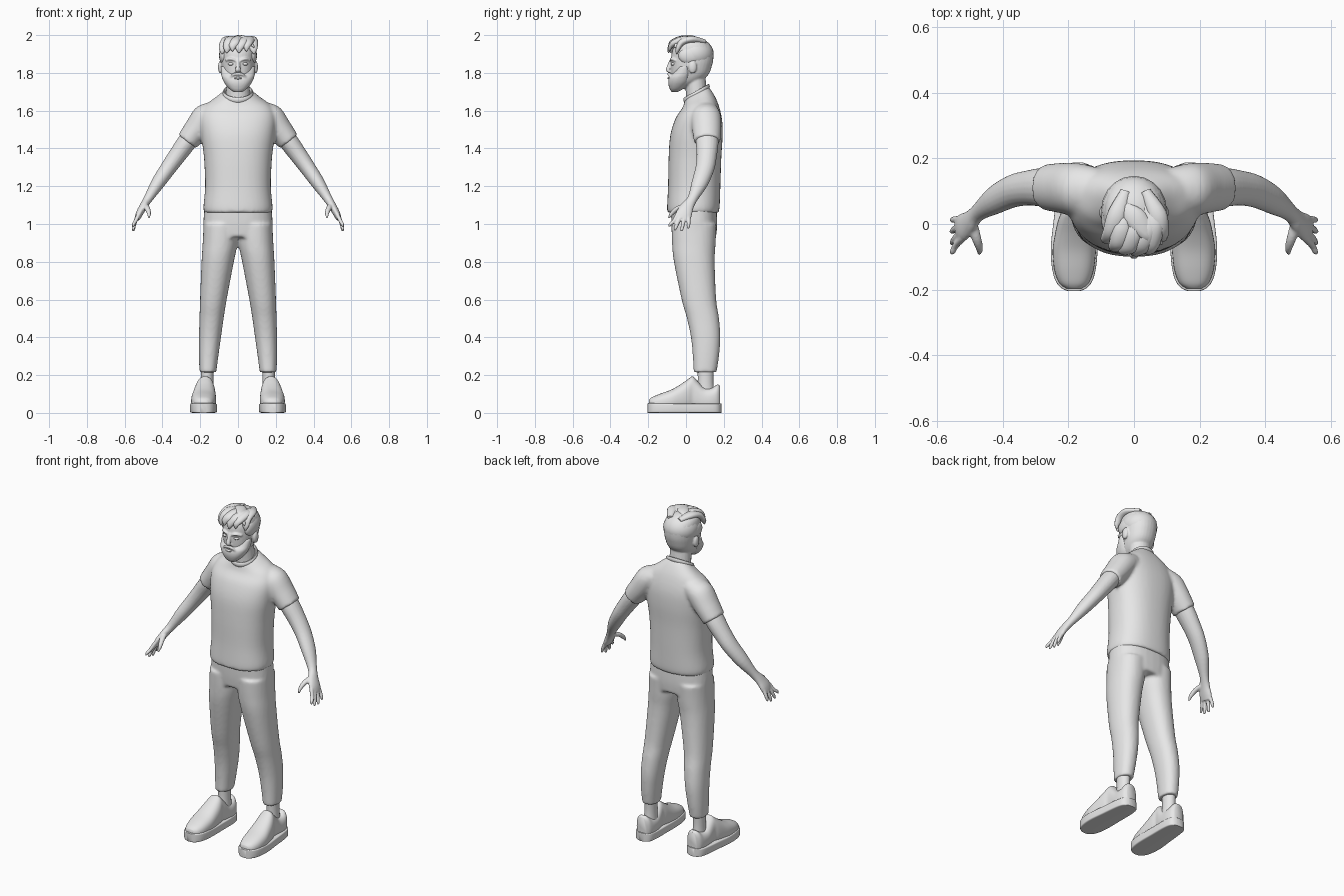
import bpy, bmesh, math
from mathutils import Vector as V

grey = bpy.data.materials.new("light_grey")
grey.diffuse_color = (0.8, 0.8, 0.8, 1)


def spline(rows, steps):
    """Catmull-Rom interpolation of (centre, u, v) rings."""
    out = []
    for i in range(len(rows) - 1):
        a, b, c, d = (rows[max(i - 1, 0)], rows[i], rows[i + 1], rows[min(i + 2, len(rows) - 1)])
        for s in range(steps):
            t = s / steps
            out.append([0.5 * (2 * q + (r - p) * t + (2 * p - 5 * q + 4 * r - w) * t * t
                        + (3 * q - p - 3 * r + w) * t ** 3) for p, q, r, w in zip(a, b, c, d)])
    return out + [rows[-1]]


def loft(bm, rings, n=32, p=2.0, steps=4):
    """Skin superellipse rings and cap both ends."""
    loops = []
    for c, u, w in spline(rings, steps):
        loop = []
        for k in range(n):
            t = 2 * math.pi * k / n
            co, si = math.cos(t), math.sin(t)
            loop.append(bm.verts.new(c + u * math.copysign(abs(co) ** (2 / p), co)
                                     + w * math.copysign(abs(si) ** (2 / p), si)))
        loops.append(loop)
    for a, b in zip(loops, loops[1:]):
        for k in range(n):
            bm.faces.new((a[k], a[(k + 1) % n], b[(k + 1) % n], b[k]))
    bm.faces.new(loops[0])
    bm.faces.new(loops[-1])


def stack(bm, rows, tilts=None, **kw):
    """Horizontal rings from (z, x0, x1, y0, y1); a tilt lifts the back edge."""
    tilts = tilts or [0] * len(rows)
    loft(bm, [(V(((a + b) / 2, (c + d) / 2, z)), V(((b - a) / 2, 0, 0)), V((0, (d - c) / 2, t)))
              for (z, a, b, c, d), t in zip(rows, tilts)], **kw)


def sym(rows):
    return [(z, -h, h, a, b) for z, h, a, b in rows]


def tube(bm, pts, ref=(0, 1, 0), n=20, **kw):
    """Limb along (x, y, z, radius near ref, other radius)."""
    rings = []
    for i, q in enumerate(pts):
        t = V(pts[min(i + 1, len(pts) - 1)][:3]) - V(pts[max(i - 1, 0)][:3])
        t.normalize()
        a = V(ref) - t * t.dot(V(ref))
        a.normalize()
        rings.append((V(q[:3]), a * q[3], t.cross(a) * q[4]))
    loft(bm, rings, n=n, **kw)


def lengthwise(bm, rows, **kw):
    """Upright rings from (y, x centre, half width, z0, z1)."""
    loft(bm, [(V((x, y, (a + b) / 2)), V((h, 0, 0)), V((0, 0, (b - a) / 2)))
              for y, x, h, a, b in rows], **kw)


def ball(bm, c, r):
    vs = bmesh.ops.create_uvsphere(bm, u_segments=20, v_segments=12, radius=1)["verts"]
    for v in vs:
        v.co = V((v.co.x * r[0] + c[0], v.co.y * r[1] + c[1], v.co.z * r[2] + c[2]))


def finish(name, bm, mirror=False, voxel=0, smooth=0, angle=50):
    bmesh.ops.recalc_face_normals(bm, faces=bm.faces)
    me = bpy.data.meshes.new(name)
    bm.to_mesh(me)
    bm.free()
    me.materials.append(grey)
    ob = bpy.data.objects.new(name, me)
    bpy.context.collection.objects.link(ob)
    bpy.context.view_layer.objects.active = ob
    ob.select_set(True)
    bpy.ops.object.shade_smooth_by_angle(angle=math.radians(angle))
    ob.select_set(False)
    if mirror:
        m = ob.modifiers.new("mirror", 'MIRROR')
        m.use_mirror_merge = False
    if voxel:
        m = ob.modifiers.new("fuse", 'REMESH')
        m.mode, m.voxel_size, m.use_smooth_shade = 'VOXEL', voxel, True
    if smooth:
        m = ob.modifiers.new("soften", 'SMOOTH')
        m.factor, m.iterations = 0.5, smooth


# shirt: torso and both sleeves fused
bm = bmesh.new()
stack(bm, sym([(1.06, .178, -.098, .172), (1.09, .183, -.1, .178), (1.2, .174, -.095, .182),
               (1.35, .18, -.092, .187), (1.47, .195, -.083, .194), (1.56, .2, -.055, .19),
               (1.625, .175, -.02, .17), (1.665, .12, -.01, .145), (1.695, .075, -.005, .118)]),
      [0, 0, 0, 0, 0, 0, .012, .025, .033], n=48, p=2.35)
for s in (1, -1):
    tube(bm, [(s * .11, .1, 1.6, .07, .055), (s * .17, .105, 1.565, .08, .073),
              (s * .22, .11, 1.5, .077, .067), (s * .268, .112, 1.437, .07, .06)], n=32)
finish("shirt", bm, voxel=.009, smooth=6)

# collar band and sleeve hems
bm = bmesh.new()
ring = [(V((.074 * math.cos(t), .056 + .063 * math.sin(t), 1.692 + .035 * math.sin(t))),
         V((math.cos(t), math.sin(t), 0)) * .007, V((0, 0, .014)))
        for t in [2 * math.pi * k / 24 for k in range(25)]]
loft(bm, ring, n=10, steps=2)
finish("collar", bm)

# trousers: hips and both legs fused
bm = bmesh.new()
stack(bm, sym([(.93, .178, -.07, .16), (1.0, .184, -.077, .165), (1.1, .176, -.08, .162)]), p=2.4)
for s in (1, -1):
    stack(bm, [(z, s * a, s * b, c, d) for z, a, b, c, d in
               [(.215, .115, .204, .04, .162), (.3, .104, .207, .036, .175), (.4, .09, .207, .026, .182),
                (.5, .076, .204, .005, .175), (.6, .06, .201, -.023, .16), (.8, .022, .193, -.064, .152),
                (.9, .002, .187, -.074, .157), (1.0, 0, .183, -.077, .162)]], p=2.2)
finish("trousers", bm, voxel=.009, smooth=5)

# arms with palm, fingers and thumb
bm = bmesh.new()
tube(bm, [(.22, .11, 1.5, .055, .05), (.268, .112, 1.437, .06, .051), (.32, .11, 1.365, .054, .047),
          (.37, .1, 1.295, .05, .042), (.425, .072, 1.215, .043, .036), (.475, .035, 1.135, .027, .024),
          (.5, .008, 1.095, .034, .021), (.522, -.01, 1.055, .043, .019), (.535, -.017, 1.025, .038, .014)])
for y0, y1, z in [(-.044, -.09, .985), (-.024, -.06, .965), (-.003, -.024, .96), (.016, .012, .975)]:
    tube(bm, [(.523, y0, 1.055, .011, .012), (.543, y0 * .55 + y1 * .45, 1.015, .0105, .0105),
              (.554, y0 * .1 + y1 * .9, z + .012, .009, .009), (.556, y1, z, .004, .004)], n=12)
tube(bm, [(.495, .005, 1.1, .017, .014), (.48, -.045, 1.082, .015, .013),
          (.471, -.076, 1.055, .011, .011), (.472, -.092, 1.032, .005, .005)], ref=(1, 0, 0), n=12)
finish("arms", bm, mirror=True, voxel=.0045, smooth=4)

# ankles
bm = bmesh.new()
stack(bm, [(.08, .125, .2, .05, .155), (.16, .13, .196, .062, .145), (.26, .128, .198, .06, .148)])
finish("ankles", bm, mirror=True)

# shoes
bm = bmesh.new()
lengthwise(bm, [(-.196, .183, .025, .02, .07), (-.18, .183, .045, .01, .083), (-.14, .183, .06, .005, .1),
                (-.08, .182, .066, .005, .122), (-.03, .179, .062, .005, .15), (.01, .176, .056, .005, .178),
                (.035, .174, .049, .005, .193), (.06, .172, .05, .005, .17), (.095, .171, .052, .005, .135),
                (.135, .17, .052, .005, .132), (.165, .17, .045, .005, .15), (.181, .17, .03, .01, .142)],
           p=2.5)
finish("shoe_uppers", bm, mirror=True)
bm = bmesh.new()
lengthwise(bm, [(-.205, .183, .016, 0, .05), (-.196, .183, .038, 0, .052), (-.17, .183, .058, 0, .052),
                (-.12, .183, .069, 0, .052), (-.06, .182, .071, 0, .05), (.02, .178, .066, 0, .05),
                (.1, .174, .062, 0, .05), (.155, .172, .054, 0, .05), (.178, .171, .038, 0, .05),
                (.187, .171, .016, 0, .05)], p=9, n=40, steps=3)
finish("shoe_soles", bm, mirror=True)

# neck and head
bm = bmesh.new()
tube(bm, [(0, .062, 1.62, .062, .066), (0, .055, 1.7, .056, .063), (0, .045, 1.8, .056, .06)])
stack(bm, sym([(1.715, .03, -.06, -.01), (1.75, .062, -.072, .07), (1.79, .08, -.078, .118),
               (1.84, .089, -.08, .138), (1.88, .092, -.079, .145), (1.92, .093, -.072, .141),
               (1.96, .08, -.05, .115), (1.982, .04, -.01, .07)]), p=2.2)
# nose
tube(bm, [(0, -.076, 1.872, .009, .008), (0, -.088, 1.84, .011, .011),
          (0, -.096, 1.815, .015, .011), (0, -.086, 1.803, .014, .006)], ref=(1, 0, 0), n=14)
# ears and brow ridges
for s in (1, -1):
    ball(bm, (s * .094, .035, 1.83), (.012, .022, .034))
    tube(bm, [(s * .014, -.08, 1.867, .006, .008), (s * .04, -.077, 1.874, .007, .008),
              (s * .066, -.056, 1.866, .005, .005)], ref=(0, 0, 1), n=10)
finish("head", bm, voxel=.005, smooth=3)

# eyes
bm = bmesh.new()
ball(bm, (.036, -.066, 1.847), (.016, .014, .009))
finish("eyes", bm, mirror=True)

# beard with moustache
bm = bmesh.new()
stack(bm, sym([(1.698, .02, -.075, -.045), (1.715, .046, -.086, -.015), (1.745, .071, -.094, .02),
               (1.775, .085, -.09, .035), (1.8, .09, -.07, .04), (1.835, .092, -.045, .03)]), p=2.3)
for s in (1, -1):
    tube(bm, [(0, -.09, 1.795, .008, .009), (s * .022, -.09, 1.792, .008, .009),
              (s * .045, -.075, 1.772, .006, .007)], ref=(0, 0, 1), n=10)
finish("beard", bm, voxel=.005, smooth=2)

# lower lip
bm = bmesh.new()
ball(bm, (0, -.091, 1.772), (.02, .008, .006))
finish("lower_lip", bm)

# hair: cap, sides and swept locks
bm = bmesh.new()
ball(bm, (0, .042, 1.9), (.1, .105, .088))
for s in (1, -1):
    ball(bm, (s * .076, .02, 1.89), (.024, .06, .045))
locks = [(-.05, .03, -.085, -.055, 1.9), (-.035, -.01, -.06, -.08, 1.905), (.0, -.02, -.03, -.09, 1.915),
         (.045, -.01, .005, -.093, 1.905), (.06, .0, .045, -.088, 1.915), (.07, .03, .085, -.05, 1.9)]
for x0, y0, x1, y1, z1 in locks:
    tube(bm, [(x0 * .5, y0 + .07, 1.965, .016, .012), (x0, y0, 1.978, .03, .018),
              ((x0 + x1) / 2, (y0 + y1) / 2 - .012, 1.962, .028, .018),
              (x1 * .97, y1 + .006, z1 + .025, .02, .012), (x1, y1, z1, .003, .003)], ref=(1, 0, 0), n=10)
tube(bm, [(-.05, .06, 1.965, .02, .012), (0, .02, 1.985, .034, .015),
          (.05, -.03, 1.975, .028, .014), (.085, -.06, 1.935, .004, .004)], ref=(0, 1, 0), n=12)
finish("hair", bm, angle=60)
